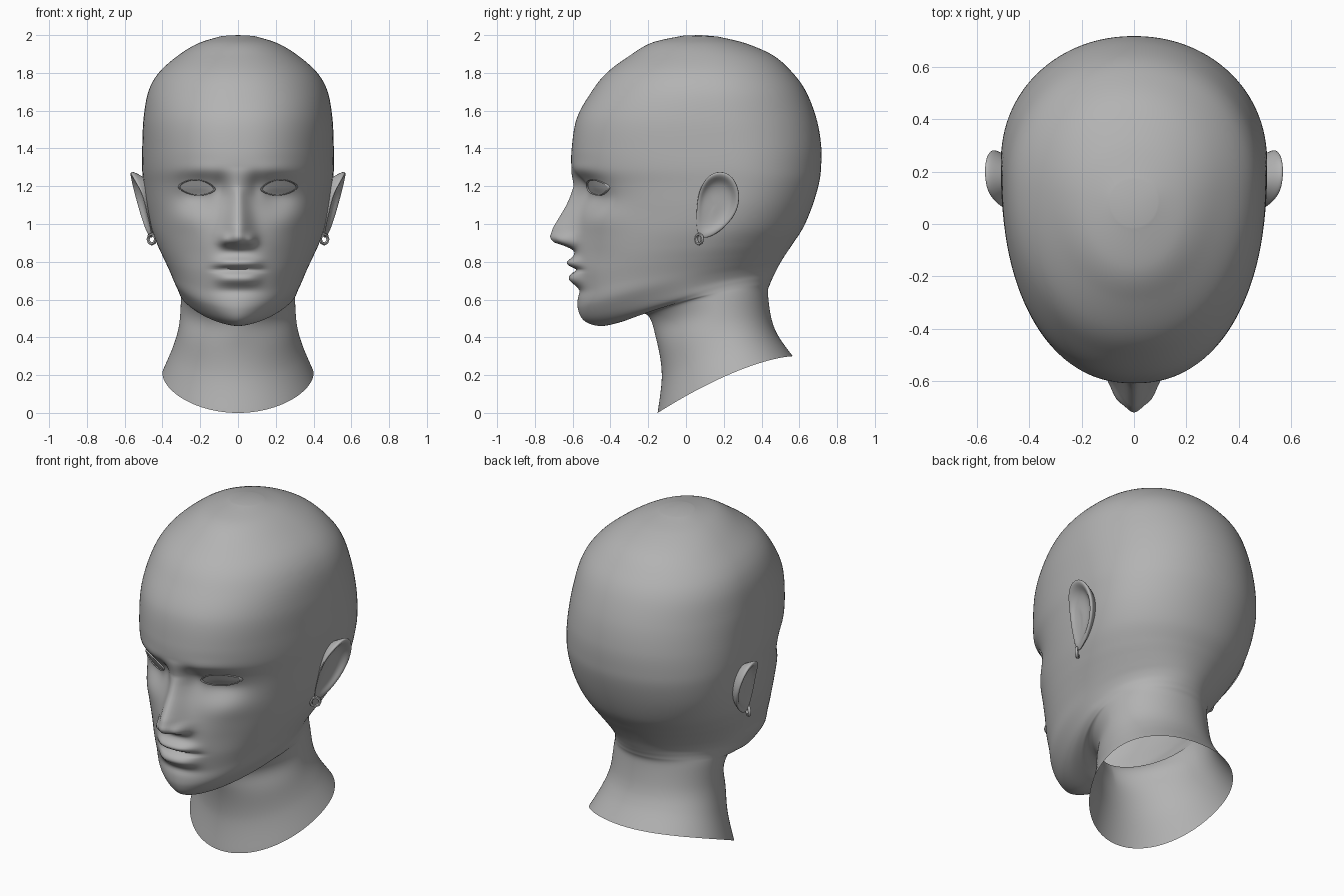
import bpy, bmesh, math
from mathutils import Vector
from mathutils.bvhtree import BVHTree

if "Cube" in bpy.data.objects:
    bpy.data.objects.remove(bpy.data.objects["Cube"], do_unlink=True)

grey = bpy.data.materials.new("plain grey")
grey.use_nodes = True
grey.diffuse_color = (0.45, 0.45, 0.45, 1)
grey.node_tree.nodes["Principled BSDF"].inputs["Base Color"].default_value = (0.45, 0.45, 0.45, 1)


def finish(name, bm, angle=60, mirror=False, subsurf=0):
    bmesh.ops.recalc_face_normals(bm, faces=bm.faces)
    mesh = bpy.data.meshes.new(name)
    bm.to_mesh(mesh)
    bm.free()
    mesh.materials.append(grey)
    ob = bpy.data.objects.new(name, mesh)
    bpy.context.collection.objects.link(ob)
    bpy.ops.object.select_all(action='DESELECT')
    ob.select_set(True)
    bpy.context.view_layer.objects.active = ob
    bpy.ops.object.shade_smooth_by_angle(angle=math.radians(angle))
    if mirror:
        ob.modifiers.new("mirror", 'MIRROR')
    if subsurf:
        m = ob.modifiers.new("subsurf", 'SUBSURF')
        m.levels = m.render_levels = subsurf


def bridge(bm, rings):
    for a, b in zip(rings, rings[1:]):
        n = len(a)
        for i in range(n):
            bm.faces.new((a[i], a[(i + 1) % n], b[(i + 1) % n], b[i]))


def clamp(t, lo=0, hi=1):
    return max(lo, min(hi, t))


def gauss(v, centre, width):
    return math.exp(-((v - centre) / width) ** 2)


# Height of the nose ridge by z
NOSE = [(1.30, 0), (1.20, .016), (1.10, .062), (.98, .125), (.93, .138),
        (.905, .118), (.875, .03), (.855, 0)]


def nose_ridge(z):
    for (z0, v0), (z1, v1) in zip(NOSE, NOSE[1:]):
        if z0 >= z >= z1:
            return v0 + (v1 - v0) * (z0 - z) / (z0 - z1)
    return 0


def face_relief(x, z):
    """Forward displacement of the face: nose, lips, sockets, brow, cheeks."""
    x = abs(x)
    d = nose_ridge(z) * gauss(x, 0, .045 + .03 * clamp((1.15 - z) / .2))
    d += .035 * gauss(x, .07, .028) * gauss(z, .915, .032)             # nostril wings
    d += .040 * gauss(z, .795, .026) * math.exp(-(x / .12) ** 4)       # upper lip
    d -= .022 * gauss(z, .757, .011) * math.exp(-(x / .13) ** 4)       # mouth line
    d += .038 * gauss(z, .710, .034) * math.exp(-(x / .115) ** 4)      # lower lip
    d -= .010 * gauss(z, .645, .025) * gauss(x, 0, .12)                # chin crease
    d -= .070 * gauss(x, .20, .13) * gauss(z, 1.165, .095)             # eye sockets
    d -= .018 * gauss(x, .095, .035) * gauss(z, 1.20, .06)             # inner corners
    d += .016 * gauss(x, .215, .09) * gauss(z, 1.192, .045)            # eyelids
    d += .012 * gauss(x, .19, .13) * gauss(z, 1.285, .04)              # brow
    d += .012 * gauss(x, .29, .09) * gauss(z, 1.03, .07)               # cheekbone
    d -= .012 * gauss(x, .24, .09) * gauss(z, .83, .10)                # cheek hollow
    return d


# Cross-sections from crown to neck: front y, front z, back y, back z, half width
SECTIONS = [
    (-.01, 1.998, .17, 1.992, .09),
    (-.18, 1.96, .32, 1.955, .21),
    (-.30, 1.89, .465, 1.89, .32),
    (-.42, 1.80, .565, 1.80, .42),
    (-.50, 1.70, .636, 1.70, .475),
    (-.578, 1.56, .69, 1.56, .50),
    (-.605, 1.40, .715, 1.42, .507),
    (-.605, 1.29, .715, 1.30, .508),
    (-.585, 1.20, .703, 1.21, .50),
    (-.575, 1.09, .667, 1.09, .485),
    (-.58, .97, .62, .98, .46),
    (-.59, .86, .565, .895, .425),
    (-.59, .76, .528, .84, .393),
    (-.573, .65, .503, .80, .363),
    (-.572, .55, .486, .77, .34),
    (-.535, .485, .471, .74, .322),
    (-.45, .46, .459, .715, .312),
    (-.34, .482, .446, .685, .305),
    (-.21, .522, .434, .635, .302),
    (-.155, .38, .452, .50, .312),
    (-.128, .20, .49, .405, .345),
    (-.15, 0, .565, .30, .40),
]


def catmull(p0, p1, p2, p3, t):
    return [.5 * (2 * b + (c - a) * t + (2 * a - 5 * b + 4 * c - d) * t * t
                  + (3 * b - a - 3 * c + d) * t ** 3) for a, b, c, d in zip(p0, p1, p2, p3)]


# Head and neck as one open-bottomed lofted skin
COLS, STEPS = 144, 10
rows = []
last = len(SECTIONS) - 1
for i in range(last):
    quad = [SECTIONS[clamp(i + k, 0, last)] for k in (-1, 0, 1, 2)]
    rows += [catmull(*quad, s / STEPS) for s in range(STEPS)]
rows.append(SECTIONS[last])

bm = bmesh.new()
rings = []
for yf, zf, yb, zb, w in rows:
    # Boxier round the forehead, more pointed at the chin, widest behind the middle
    front_p = 2 + .25 * gauss(zf, 1.4, .4) - .33 * gauss(zf, .46, .09)
    ym = yf + (yb - yf) * (.55 + .1 * gauss(zf, 1.15, .4))
    ring = []
    for k in range(COLS):
        u = 2 * math.pi * k / COLS
        a = u - .45 * math.sin(u)
        s, c = math.sin(a), math.cos(a)
        p, depth = (front_p, ym - yf) if c > 0 else (2.08, yb - ym)
        x = w * math.copysign(abs(s) ** (2 / p), s)
        y = ym - math.copysign(abs(c) ** (2 / p), c) * depth
        t = clamp((y - yf) / (yb - yf))
        z = zf + (zb - zf) * (1 - (1 - t) ** 1.5)
        m = clamp((-.12 - y) / .22)
        ring.append(bm.verts.new((x, y - face_relief(x, z) * m * m * (3 - 2 * m), z)))
    rings.append(ring)
bridge(bm, rings)
crown = bm.verts.new((0, .08, 2))
for k in range(COLS):
    bm.faces.new((crown, rings[0][(k + 1) % COLS], rings[0][k]))
skin = BVHTree.FromBMesh(bm)
finish("head_and_neck", bm, 80)


def face_y(x, z):
    return skin.ray_cast(Vector((x, -3, z)), Vector((0, 1, 0)))[0].y


def side_x(y, z):
    return skin.ray_cast(Vector((3, y, z)), Vector((-1, 0, 0)))[0].x


def almond(k, scale):
    """Point k of the eye opening's outline."""
    c, s = math.cos(2 * math.pi * k / N), math.sin(2 * math.pi * k / N)
    z = (.042 if s > 0 else .036) * s * (1 - .25 * c * c)
    return .218 + .09 * c * scale, 1.19 + (z + .006 * c) * scale


# Eyeballs: gently bulged almond patches
N = 32
bm = bmesh.new()
rings = []
for sc in (1, .8, .55, .3, .08):
    ring = []
    for k in range(N):
        x, z = almond(k, sc)
        ring.append(bm.verts.new((x, face_y(x, z) - .003 - .005 * (1 - sc * sc), z)))
    rings.append(ring)
bridge(bm, rings)
bm.faces.new(rings[-1])
finish("eyeballs", bm, mirror=True)

# Eyelid rims: a thin tube round each opening
bm = bmesh.new()
rings = []
for j in range(6):
    b = 2 * math.pi * j / 6
    ring = []
    for k in range(N):
        x, z = almond(k, 1.04 + .06 * math.cos(b))
        ring.append(bm.verts.new((x, face_y(x, z) - .003 - .008 * math.sin(b), z)))
    rings.append(ring)
bridge(bm, rings + [rings[0]])
finish("eyelids", bm, mirror=True)

# Ears: outline in (y, z), stepped from the root over the rim into the bowl
EAR = [(.055, 1.07), (.065, 1.17), (.11, 1.255), (.18, 1.285), (.25, 1.255), (.29, 1.16),
       (.27, 1.06), (.21, .985), (.14, .935), (.08, .92), (.055, .96)]
bm = bmesh.new()
rings = []
for sc, out in ((.78, -.35), (.92, .3), (1.02, .85), (.99, 1.08), (.86, 1), (.70, .35), (.4, .1), (.1, .1)):
    ring = []
    for y0, z0 in EAR:
        y, z = .15 + (y0 - .15) * sc, 1.10 + (z0 - 1.10) * sc
        lift = (.028 + .034 * clamp((z - .95) / .3)) * clamp((y0 - .03) / .09, .25, 1)
        ring.append(bm.verts.new((side_x(y, z) + out * lift, y, z)))
    rings.append(ring)
bridge(bm, rings)
bm.faces.new(rings[-1])
finish("ears", bm, 180, mirror=True, subsurf=2)

# Hoop earrings
bm = bmesh.new()
rings = []
turn = math.radians(40)
for i in range(8):
    a = 2 * math.pi * i / 8
    ring = []
    for j in range(6):
        b = 2 * math.pi * j / 6
        r = .026 + .009 * math.cos(b)
        px, py = r * math.cos(a), .009 * math.sin(b)
        ring.append(bm.verts.new((.456 + px * math.cos(turn) - py * math.sin(turn),
                                  .07 + px * math.sin(turn) + py * math.cos(turn),
                                  .92 + r * math.sin(a))))
    rings.append(ring)
bridge(bm, rings + [rings[0]])
finish("earrings", bm, mirror=True)
